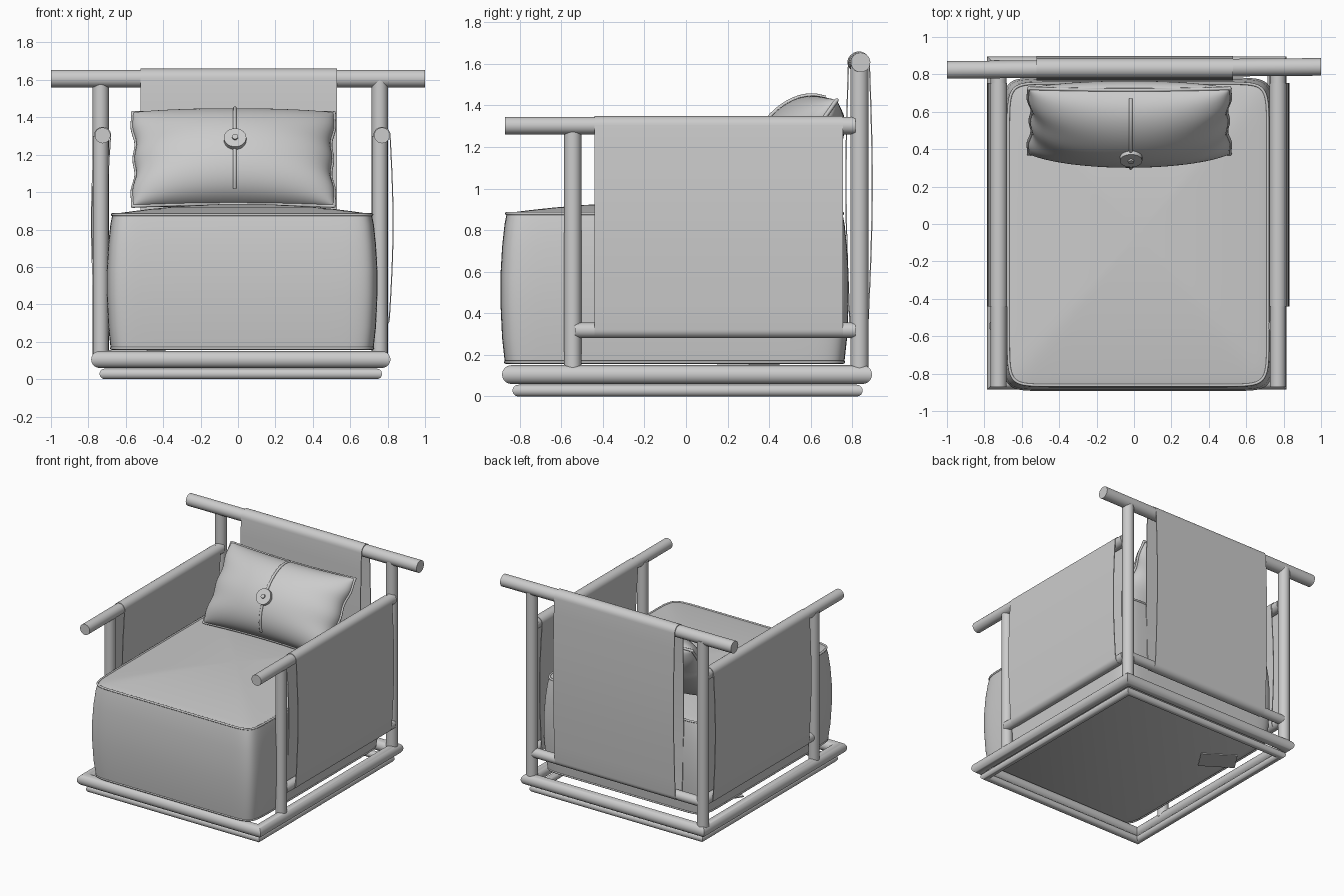
import bpy, bmesh
from math import sin, cos, pi, radians
from mathutils import Vector, Matrix

cube = bpy.data.objects.get("Cube")
if cube:
    bpy.data.objects.remove(cube)

grey = bpy.data.materials.new("plain_grey")
grey.use_nodes = True
grey.diffuse_color = (0.6, 0.6, 0.6, 1)
grey.node_tree.nodes["Principled BSDF"].inputs["Base Color"].default_value = grey.diffuse_color

MID = 0.015        # sideways centre of the frame
SIDES = 28


def finish(name, bm, angle=35):
    bmesh.ops.recalc_face_normals(bm, faces=bm.faces)
    mesh = bpy.data.meshes.new(name)
    bm.to_mesh(mesh)
    bm.free()
    mesh.materials.append(grey)
    mesh.polygons.foreach_set("use_smooth", [True] * len(mesh.polygons))
    mesh.set_sharp_from_angle(angle=radians(angle))
    obj = bpy.data.objects.new(name, mesh)
    bpy.context.collection.objects.link(obj)
    return obj


def loft(name, rings, cyclic=False, cap=False):
    """Skin a list of closed rings of points."""
    bm = bmesh.new()
    loops = [[bm.verts.new(p) for p in ring] for ring in rings]
    pairs = list(zip(loops, loops[1:]))
    if cyclic:
        pairs.append((loops[-1], loops[0]))
    for a, b in pairs:
        for i in range(len(a)):
            j = (i + 1) % len(a)
            bm.faces.new((a[i], a[j], b[j], b[i]))
    if cap:
        bm.faces.new(loops[0])
        bm.faces.new(loops[-1])
    return finish(name, bm)


def pole(name, start, end, r):
    start, end = Vector(start), Vector(end)
    axis = end - start
    turn = axis.to_track_quat('Z', 'Y').to_matrix().to_4x4()
    bm = bmesh.new()
    bmesh.ops.create_cone(bm, cap_ends=True, segments=SIDES, radius1=r, radius2=r,
                          depth=axis.length,
                          matrix=Matrix.Translation((start + end) / 2) @ turn)
    return finish(name, bm)


def cord(name, points, r, cyclic=False):
    curve = bpy.data.curves.new(name, 'CURVE')
    curve.dimensions = '3D'
    curve.bevel_depth = r
    curve.bevel_resolution = 2
    curve.use_fill_caps = True
    spline = curve.splines.new('POLY')
    spline.points.add(len(points) - 1)
    for p, co in zip(spline.points, points):
        p.co = (*co, 1)
    spline.use_cyclic_u = cyclic
    curve.materials.append(grey)
    obj = bpy.data.objects.new(name, curve)
    bpy.context.collection.objects.link(obj)


def base_ring(name, hx, y0, y1, z, r):
    """Rectangular round-bar frame with mitred corners."""
    rings = []
    for sx, sy in ((-1, -1), (1, -1), (1, 1), (-1, 1)):
        y = y0 if sy < 0 else y1
        rings.append([(MID + sx * (hx + r * cos(a)), y + sy * r * cos(a), z + r * sin(a))
                      for a in (2 * pi * i / SIDES for i in range(SIDES))])
    loft(name, rings, cyclic=True)


def sling_profile(zt, rt, zb, rb, bulge_out, bulge_in, inset):
    """Loop of (outward offset, height) wrapped round two rails."""
    rt, rb = rt - inset, rb - inset
    pts = [(rt * cos(pi * i / 12), zt + rt * sin(pi * i / 12)) for i in range(13)]
    steps = [i / 10 for i in range(1, 10)]
    pts += [(-(rt + (rb - rt) * t) + bulge_in * sin(pi * t), zt + (zb - zt) * t) for t in steps]
    pts += [(-rb * cos(pi * i / 12), zb - rb * sin(pi * i / 12)) for i in range(13)]
    pts += [(rb + (rt - rb) * t + bulge_out * sin(pi * t), zb + (zt - zb) * t) for t in steps]
    return pts


def sling(name, place, a, b, *shape):
    rings = [[place(d, z, u) for d, z in sling_profile(*shape, inset)]
             for u, inset in ((a, 0), (b, 0), (b, 0.006), (a, 0.006))]
    loft(name, rings, cyclic=True)


# Base frames
base_ring("base_frame_upper", 0.755, -0.84, 0.85, 0.105, 0.045)
base_ring("base_frame_lower", 0.727, -0.807, 0.822, 0.028, 0.028)

# Posts, arm rails and side slings
for side, s in (("right", -1), ("left", 1)):
    px = MID - 0.003 + s * 0.746
    ax = MID + 0.008 + s * 0.747
    pole(side + "_front_post", (px, -0.545, 0.11), (px, -0.545, 1.3), 0.041)
    pole(side + "_rear_post", (px, 0.835, 0.11), (px, 0.835, 1.6), 0.043)
    pole(side + "_arm_rail", (ax, -0.872, 1.303), (ax, 0.815, 1.303), 0.042)
    pole(side + "_lower_rail", (ax, -0.535, 0.318), (ax, 0.815, 0.318), 0.037)
    sling(side + "_arm_sling", lambda d, z, u: (ax + s * d, u, z), -0.44, 0.755,
          1.303, 0.046, 0.322, 0.042, 0.018, 0.02)

# Back rails and sling
pole("top_rail", (-1, 0.824, 1.607), (1, 0.84, 1.607), 0.047)
pole("back_lower_rail", (MID - 0.745, 0.835, 0.318), (MID + 0.745, 0.835, 0.318), 0.037)
sling("back_sling", lambda d, z, u: (u, 0.832 + d, z), -0.52, 0.53,
      1.607, 0.053, 0.325, 0.045, 0.018, -0.016)


# Seat cushion: soft rounded block with a crowned top
def seat_loop(inset, z, scale=1.0):
    ring = []
    for i in range(96):
        a = 2 * pi * (i + 0.5) / 96
        c, q = cos(a), sin(a)
        x = abs(c) ** (1 / 8) * (1 if c > 0 else -1)
        y = abs(q) ** (1 / 8) * (1 if q > 0 else -1)
        ring.append((0.022 + x * (0.724 - inset) * scale, -0.055 + y * (0.838 - inset) * scale, z))
    return ring


walls = [(0.04, 0.155), (0.02, 0.172), (0.008, 0.28), (0, 0.45), (0, 0.58),
         (0.008, 0.72), (0.02, 0.83), (0.03, 0.88)]
crown = [0.97, 0.92, 0.84, 0.72, 0.56, 0.38, 0.18, 0.04]
loft("seat_cushion", [seat_loop(i, z) for i, z in walls] +
     [seat_loop(0.03, 0.882 + 0.055 * (1 - k * k), k) for k in crown], cap=True)
cord("seat_top_piping", seat_loop(0.03, 0.88), 0.008, True)
cord("seat_bottom_piping", seat_loop(0.025, 0.165), 0.008, True)

# Small patch under the seat
bm = bmesh.new()
bmesh.ops.create_cube(bm, size=1, matrix=Matrix.Translation((-0.55, 0.3, 0.153)) @
                      Matrix.Rotation(radians(-33), 4, 'Z') @ Matrix.Diagonal((0.27, 0.18, 0.008, 1)))
finish("underside_patch", bm)

# Leaning pillow
lean = Matrix.Translation((-0.025, 0.55, 1.175)) @ Matrix.Rotation(radians(55), 4, 'X')


def pillow_point(u, v, depth):
    x = 0.545 * u * (1 - 0.04 * (1 - v * v) + 0.012 * cos(3 * pi * v))
    y = 0.305 * v * (1 - 0.05 * (1 - u * u))
    z = depth * (max(0, 1 - u * u) * max(0, 1 - v * v)) ** 0.45
    return lean @ Vector((x, y, z))


N = 36
ticks = [sin(pi / 2 * (2 * i / N - 1)) for i in range(N + 1)]
bm = bmesh.new()
for depth in (0.22, -0.16):
    grid = [[bm.verts.new(pillow_point(u, v, depth)) for v in ticks] for u in ticks]
    for i in range(N):
        for j in range(N):
            bm.faces.new((grid[i][j], grid[i + 1][j], grid[i + 1][j + 1], grid[i][j + 1]))
bmesh.ops.remove_doubles(bm, verts=bm.verts, dist=0.0005)
finish("pillow", bm, 60)

rim = [(t, -1) for t in ticks[:-1]] + [(1, t) for t in ticks[:-1]]
rim += [(-u, -v) for u, v in rim]
cord("pillow_piping", [pillow_point(u, v, 0) for u, v in rim], 0.01, True)

# Pillow strap and button
cord("pillow_strap", [pillow_point(0.015, 0.98 - 1.88 * i / 30, 0.222) for i in range(31)], 0.01)
normal = lean.to_3x3() @ Vector((0, 0, 1))
centre = pillow_point(0.018, -0.09, 0.22)
pole("pillow_button", centre - normal * 0.005, centre + normal * 0.022, 0.06)
pole("button_knob", centre, centre + normal * 0.032, 0.016)
